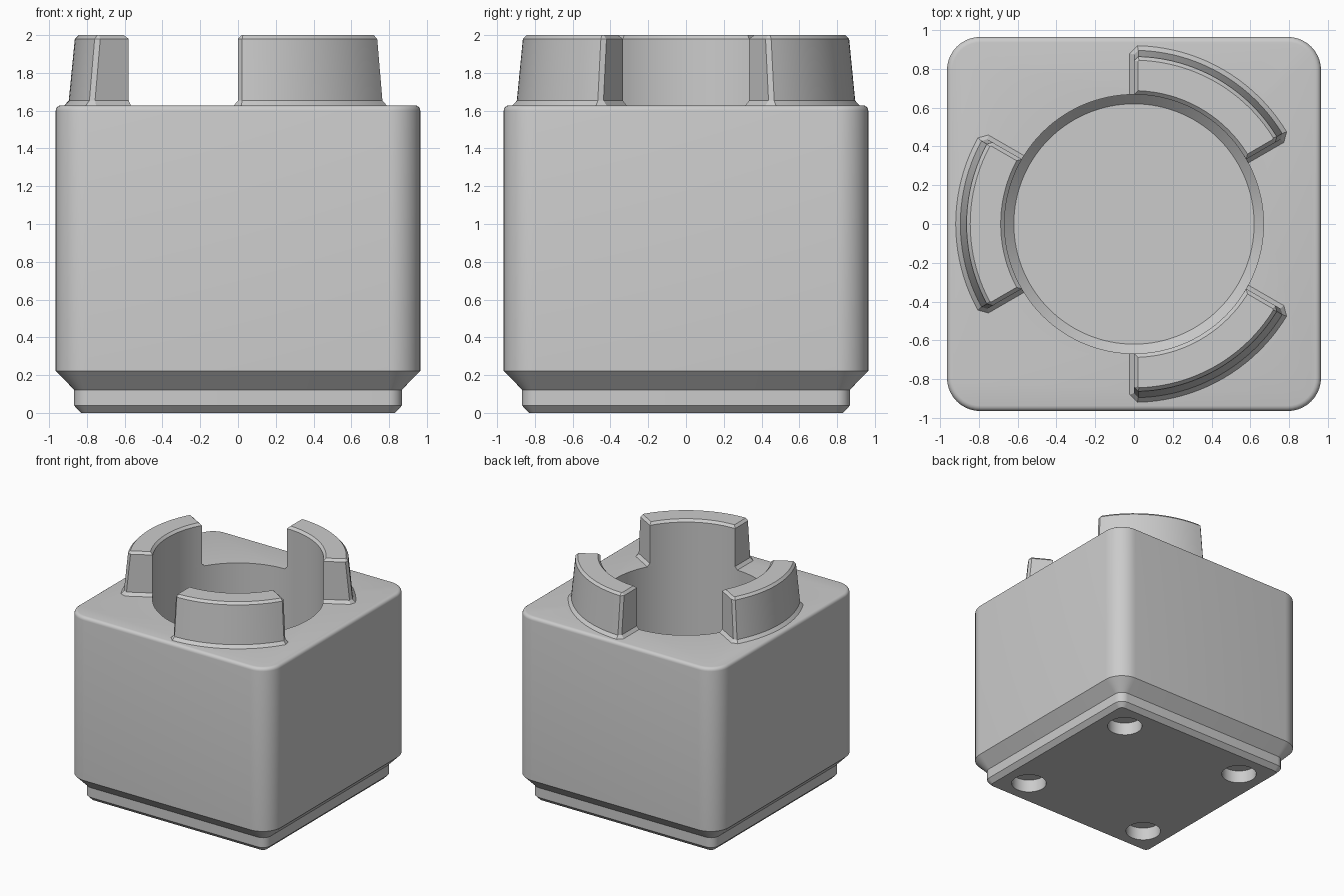
import bpy, bmesh, math

if "Cube" in bpy.data.objects:
    bpy.data.objects.remove(bpy.data.objects["Cube"])

grey = bpy.data.materials.new("light_grey")
grey.diffuse_color = (0.6, 0.6, 0.6, 1)
grey.use_nodes = True
grey.node_tree.nodes["Principled BSDF"].inputs["Base Color"].default_value = grey.diffuse_color

TOP, FLOOR, BORE = 1.628, 0.33, 0.668


def loft(name, rings):
    """Solid skinned through a stack of equal-length outlines."""
    bm = bmesh.new()
    vs = [[bm.verts.new(p) for p in ring] for ring in rings]
    n = len(vs[0])
    for a, b in zip(vs, vs[1:]):
        for i in range(n):
            j = (i + 1) % n
            bm.faces.new((a[i], a[j], b[j], b[i]))
    bm.faces.new(vs[0][::-1])
    bm.faces.new(vs[-1])
    bmesh.ops.recalc_face_normals(bm, faces=bm.faces)
    me = bpy.data.meshes.new(name)
    bm.to_mesh(me)
    bm.free()
    me.materials.append(grey)
    ob = bpy.data.objects.new(name, me)
    bpy.context.collection.objects.link(ob)
    return ob


def rounded_square(half, r, z, seg=10):
    pts = []
    for k, (sx, sy) in enumerate([(1, 1), (-1, 1), (-1, -1), (1, -1)]):
        for i in range(seg + 1):
            a = math.pi / 2 * (k + i / seg)
            pts.append((sx * (half - r) + r * math.cos(a),
                        sy * (half - r) + r * math.sin(a), z))
    return pts


def circle(r, z, n, cx=0, cy=0):
    return [(cx + r * math.cos(2 * math.pi * i / n),
             cy + r * math.sin(2 * math.pi * i / n), z) for i in range(n)]


def select_only(ob):
    bpy.ops.object.select_all(action='DESELECT')
    ob.select_set(True)
    bpy.context.view_layer.objects.active = ob


def smooth(ob):
    select_only(ob)
    bpy.ops.object.shade_smooth_by_angle(angle=math.radians(25))


def cut(ob, cutter):
    m = ob.modifiers.new("cut", 'BOOLEAN')
    m.operation, m.solver, m.object = 'DIFFERENCE', 'EXACT', cutter
    select_only(ob)
    bpy.ops.object.modifier_apply(modifier=m.name)
    bpy.data.objects.remove(cutter)


# Block: stepped foot, straight walls, rounded top edge
sections = [(0.83, 0.037, 0), (0.867, 0.074, 0.038), (0.867, 0.074, 0.122),
            (0.965, 0.172, 0.222)]
F = 0.028
for i in range(5):
    a = math.pi / 8 * i
    d = F * (1 - math.cos(a))
    sections.append((0.965 - d, 0.172 - d, TOP - F + F * math.sin(a)))
block = loft("block", [rounded_square(*s) for s in sections])

# Round pocket with a chamfered floor
cut(block, loft("pocket_cutter", [circle(0.62, FLOOR, 120),
                                  circle(BORE, FLOOR + 0.048, 120),
                                  circle(BORE, TOP + 0.2, 120)]))

# Four shallow holes under the foot
for sx in (-1, 1):
    for sy in (-1, 1):
        cut(block, loft("hole_cutter", [circle(0.14, z, 40, sx * 0.605, sy * 0.605)
                                        for z in (-0.1, 0.11)]))
smooth(block)


def claw_outline(ri, ro, e, c, z, mid):
    """60 degree ring sector; ends shifted outward by e, outer corners cut by c."""
    pts = []

    def add(r, t, side=0):
        # t: angle from the middle; side shifts the point along the end normal
        x, y = r * math.cos(t), r * math.sin(t)
        if side:
            h = math.radians(30) * side
            off = e if t == h else 0
            x += -math.sin(h) * off * side
            y += math.cos(h) * off * side
        pts.append((x * math.cos(mid) - y * math.sin(mid),
                    x * math.sin(mid) + y * math.cos(mid), z))

    end = math.radians(30)
    for i in range(-9, 10):
        add(ri, math.radians(3 * i))
    add(ri, end, 1)
    add(ro - c, end, 1)
    lim = end + (e - c) / ro
    for i in range(21):
        add(ro, lim * (1 - i / 10))
    add(ro - c, -end, -1)
    add(ri, -end, -1)
    return pts


# Three claws around the pocket: flared base, tapering wall, chamfered top
levels = [(BORE, 0.92, 0.022, 0.04, TOP), (BORE, 0.896, 0, 0.022, TOP + 0.025),
          (BORE, 0.864, 0, 0.022, 1.98), (BORE + 0.02, 0.845, -0.02, 0.006, 2.0)]
for name, deg in (("back_claw", 60), ("left_claw", 180), ("front_claw", 300)):
    smooth(loft(name, [claw_outline(*lv, math.radians(deg)) for lv in levels]))
